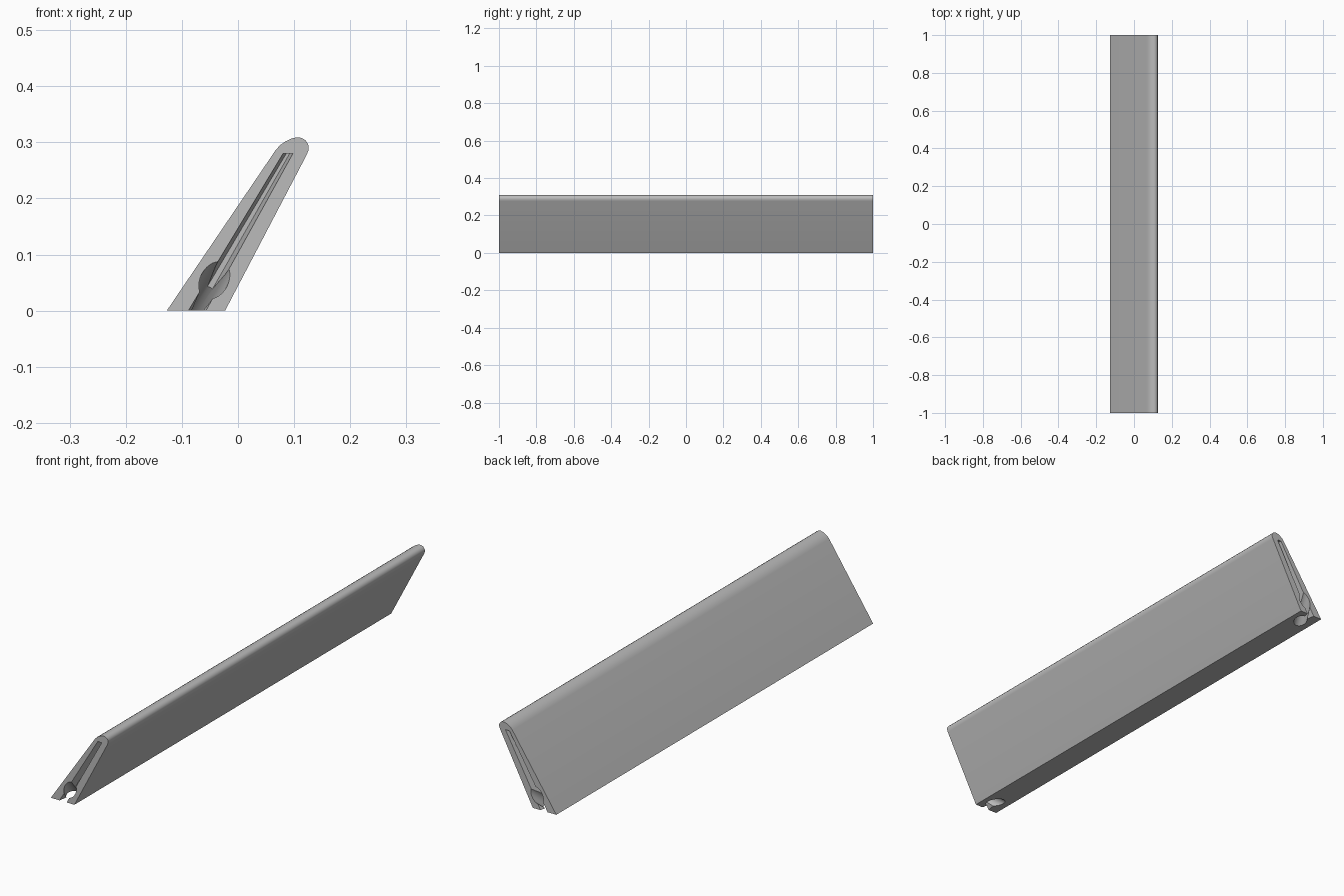
import bpy, bmesh, math
from mathutils import Vector

cube = bpy.data.objects.get("Cube")
if cube:
    bpy.data.objects.remove(cube, do_unlink=True)

grey = bpy.data.materials.new("plain grey")
grey.use_nodes = True
colour = (0.5, 0.5, 0.5, 1)
grey.diffuse_color = colour
grey.node_tree.nodes["Principled BSDF"].inputs["Base Color"].default_value = colour


def loft(name, ring_a, ring_b):
    """Solid between two matching rings of points."""
    bm = bmesh.new()
    a = [bm.verts.new(p) for p in ring_a]
    b = [bm.verts.new(p) for p in ring_b]
    bm.faces.new(a)
    bm.faces.new(b[::-1])
    n = len(a)
    for i in range(n):
        bm.faces.new((a[i], b[i], b[(i + 1) % n], a[(i + 1) % n]))
    bmesh.ops.recalc_face_normals(bm, faces=bm.faces)
    mesh = bpy.data.meshes.new(name)
    bm.to_mesh(mesh)
    bm.free()
    mesh.materials.append(grey)
    obj = bpy.data.objects.new(name, mesh)
    bpy.context.collection.objects.link(obj)
    return obj


def section(points, y):
    return [(x, y, z) for x, z in points]


# Leaning blade with a rounded top edge
profile = [(-0.127, 0), (-0.023, 0), (0.122, 0.277), (0.126, 0.287), (0.125, 0.297),
           (0.120, 0.304), (0.113, 0.308), (0.105, 0.309), (0.096, 0.307),
           (0.085, 0.302), (0.075, 0.295), (0.067, 0.286)]
body = loft("leaning_bar", section(profile, -1), section(profile, 1))

# Tapered slot and slanted cord hole at each end
low = -0.02
mouth = [(-0.101, low), (-0.068, low), (0.098, 0.28), (0.08, 0.28)]
floor = [(-0.092, low), (-0.079, low), (0.092, 0.28), (0.086, 0.28)]
lean = Vector((0.55, 0, 1)).normalized()
root = Vector((-0.072, 0, 0))
cutters = []
for side in (-1, 1):
    cutters.append(loft("end_slot_cutter", section(mouth, side * 1.002),
                        section(floor, side * 0.95)))
    inward = Vector((0, -side, 0))
    start = root + Vector((0, side, 0)) + lean * 0.062
    axis = (inward - lean).normalized()
    across = lean.cross(inward).normalized()
    up = axis.cross(across)
    rings = []
    for distance in (-0.06, 0.17):
        rings.append([start + axis * distance + 0.025 * (across * math.cos(t) + up * math.sin(t))
                      for t in (math.tau * k / 32 for k in range(32))])
    cutters.append(loft("cord_hole_cutter", *rings))

for cutter in cutters:
    cutter.hide_render = True
    mod = body.modifiers.new("cut", "BOOLEAN")
    mod.operation = "DIFFERENCE"
    mod.solver = "EXACT"
    mod.object = cutter

bpy.ops.object.select_all(action="DESELECT")
body.select_set(True)
bpy.context.view_layer.objects.active = body
for mod in list(body.modifiers):
    bpy.ops.object.modifier_apply(modifier=mod.name)
for cutter in cutters:
    bpy.data.objects.remove(cutter, do_unlink=True)
bpy.ops.object.shade_smooth_by_angle(angle=math.radians(35))
